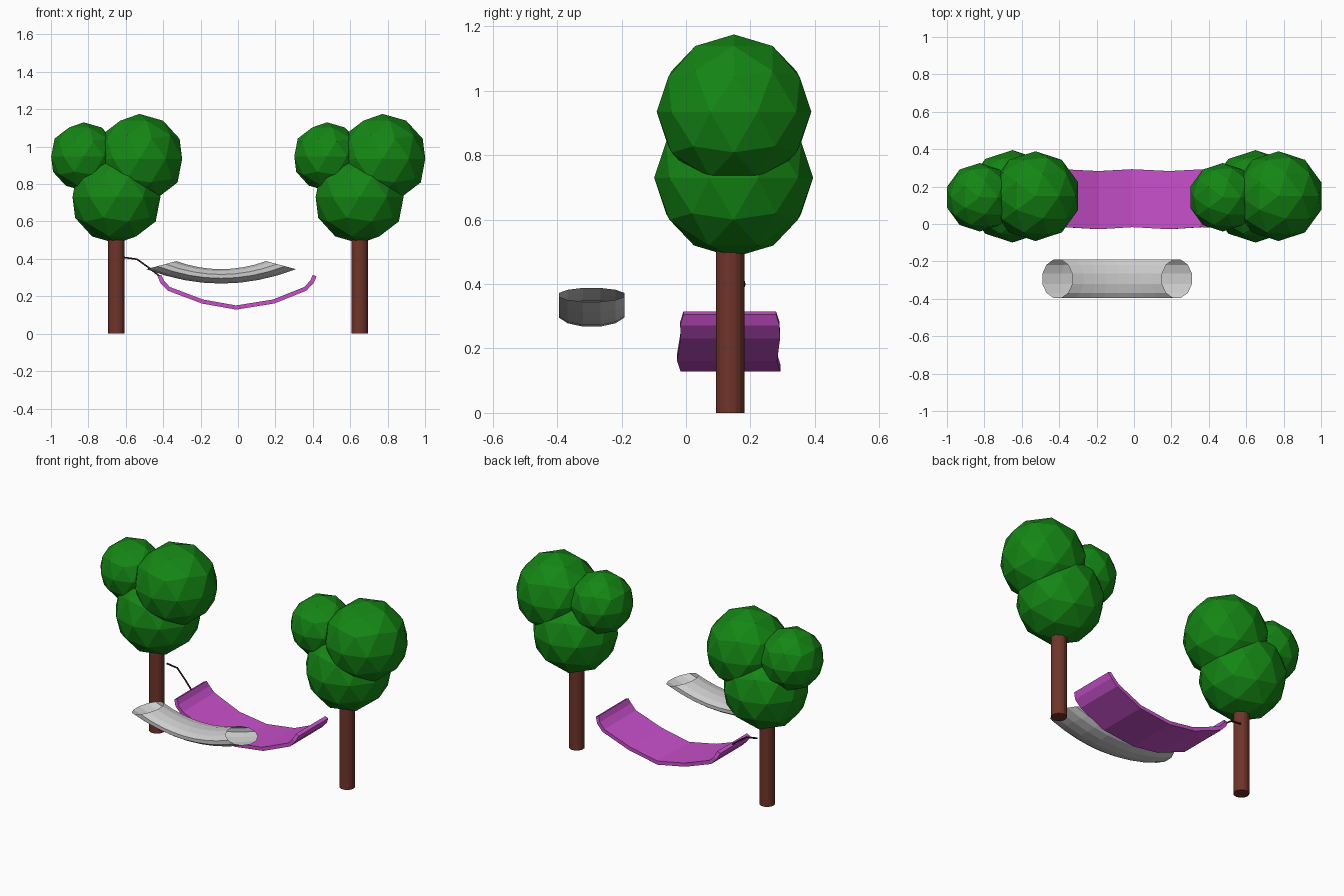
import bpy
import math

if "Cube" in bpy.data.objects:
    bpy.data.objects.remove(bpy.data.objects["Cube"])


def material(name, rgb):
    m = bpy.data.materials.new(name)
    m.diffuse_color = (*rgb, 1)
    m.use_nodes = True
    m.node_tree.nodes["Principled BSDF"].inputs["Base Color"].default_value = m.diffuse_color
    return m


GREEN = material("leaf_green", (0.007, 0.24, 0.007))
BROWN = material("bark_brown", (0.16, 0.035, 0.022))
PINK = material("cloth_magenta", (0.58, 0.08, 0.6))
DARK = material("rope_dark", (0.05, 0.01, 0.02))


def mesh_object(name, verts, faces, mat=None):
    me = bpy.data.meshes.new(name)
    me.from_pydata(verts, [], faces)
    me.update()
    ob = bpy.data.objects.new(name, me)
    bpy.context.collection.objects.link(ob)
    if mat:
        me.materials.append(mat)
    return ob


# Two identical trees: trunk plus three faceted leaf balls
LEAVES = [(0.0, 0.148, 0.73, 0.247), (0.123, 0.149, 0.935, 0.24), (-0.175, 0.143, 0.947, 0.183)]
for side, tx in (("left", -0.65), ("right", 0.65)):
    bpy.ops.mesh.primitive_cylinder_add(vertices=16, radius=0.044, depth=0.6,
                                        location=(tx, 0.137, 0.3))
    trunk = bpy.context.object
    trunk.name = side + "_trunk"
    trunk.data.materials.append(BROWN)
    for i, (dx, y, z, r) in enumerate(LEAVES):
        bpy.ops.mesh.primitive_ico_sphere_add(subdivisions=2, radius=r,
                                              location=(tx + dx, y, z))
        ball = bpy.context.object
        ball.name = f"{side}_foliage_{i + 1}"
        ball.data.materials.append(GREEN)

# Hammock cloth: sagging strip (x, z, front y, back y) with thickness
half = [(0.41, 0.31, -0.008, 0.28), (0.395, 0.277, -0.018, 0.29), (0.36, 0.24, -0.017, 0.292),
        (0.19, 0.172, -0.028, 0.283)]
strip = [(-x - 0.01 * (x > 0.3), z, a, b) for x, z, a, b in half]
strip += [(-0.01, 0.14, -0.017, 0.293)] + half[::-1]
verts = []
for x, z, a, b in strip:
    verts += [(x, a, z), (x, b, z)]
faces = [(2 * i, 2 * i + 2, 2 * i + 3, 2 * i + 1) for i in range(len(strip) - 1)]
cloth = mesh_object("hammock_cloth", verts, faces, PINK)
mod = cloth.modifiers.new("thickness", 'SOLIDIFY')
mod.thickness = 0.022
mod.offset = 0
mod.use_even_offset = True

# Open curved tube in front: ellipse rings swept between a lower and an upper arc
SIDES, STEPS = 12, 8
verts, faces = [], []
for i in range(STEPS + 1):
    t = 2 * i / STEPS - 1
    bx, bz = -0.09 + 0.40 * t, 0.268 + 0.077 * t * t
    px, pz = -0.09 + 0.24 * t, 0.345 + 0.043 * t * t
    for k in range(SIDES):
        a = 2 * math.pi * (k + 0.5) / SIDES
        s = 0.5 + 0.5 * math.sin(a) / math.cos(math.pi / SIDES)
        y = -0.293 + 0.102 * math.cos(a) / math.cos(math.pi / SIDES)
        verts.append((bx + (px - bx) * s, y, bz + (pz - bz) * s))
for i in range(STEPS):
    for k in range(SIDES):
        n = (k + 1) % SIDES
        faces.append((i * SIDES + k, i * SIDES + n, (i + 1) * SIDES + n, (i + 1) * SIDES + k))
mesh_object("curved_tube", verts, faces)

# Rope from the left trunk to the hammock edge
cu = bpy.data.curves.new("rope", 'CURVE')
cu.dimensions = '3D'
cu.bevel_depth = 0.005
cu.bevel_resolution = 1
cu.use_fill_caps = True
path = [(-0.61, 0.178, 0.408), (-0.54, 0.18, 0.398), (-0.47, 0.16, 0.348), (-0.42, 0.145, 0.308)]
sp = cu.splines.new('POLY')
sp.points.add(len(path) - 1)
for p, co in zip(sp.points, path):
    p.co = (*co, 1)
rope = bpy.data.objects.new("rope", cu)
bpy.context.collection.objects.link(rope)
cu.materials.append(DARK)
